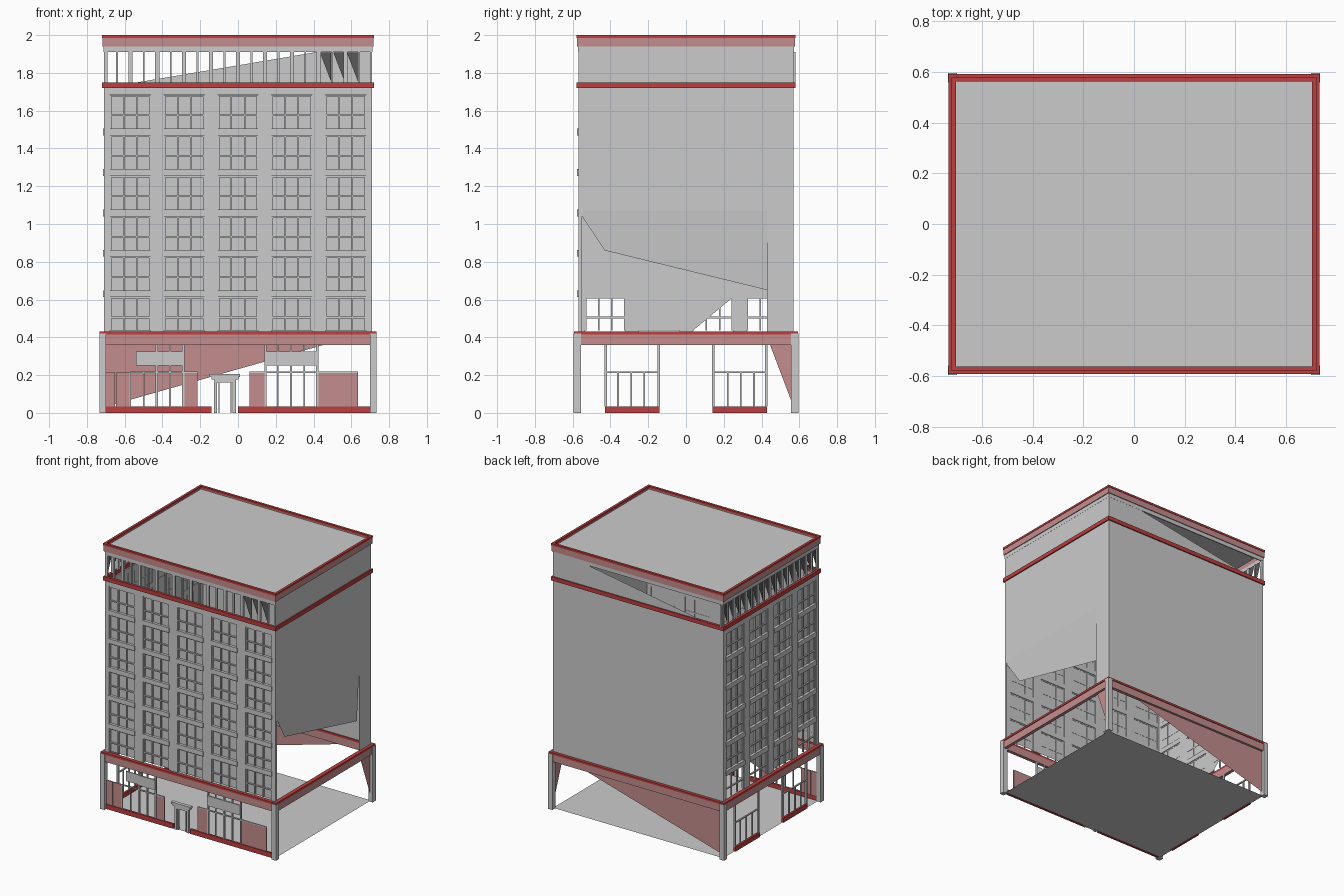
import bpy

if "Cube" in bpy.data.objects:
    bpy.data.objects.remove(bpy.data.objects["Cube"])

HX, HY = 0.71, 0.57           # half size of the wall planes
STEP, FLOOR = 0.285, 0.214    # bay and floor spacing


def material(name, rgb):
    m = bpy.data.materials.new(name)
    m.diffuse_color = (*rgb, 1)
    m.use_nodes = True
    m.node_tree.nodes["Principled BSDF"].inputs["Base Color"].default_value = m.diffuse_color
    return m


RED = material("red", (0.5, 0.05, 0.05))
FADED = material("faded_red", (0.55, 0.27, 0.27))
DARK = material("dark_glass", (0.1, 0.1, 0.1))


def make(name, verts, faces, mat=None):
    me = bpy.data.meshes.new(name)
    me.from_pydata(verts, [], faces)
    ob = bpy.data.objects.new(name, me)
    bpy.context.collection.objects.link(ob)
    if mat:
        me.materials.append(mat)
    return ob


def sheets(name, polys, mat=None):
    verts, faces = [], []
    for p in polys:
        faces.append(list(range(len(verts), len(verts) + len(p))))
        verts += p
    return make(name, verts, faces, mat)


def front(u, d, z):           # d = depth inward from the wall plane
    return (u, -HY + d, z)


def left(u, d, z):
    return (-HX + d, -u, z)


def boxes(name, side, items, mat=None):
    """Each item is u0, u1, z0, z1, d0, d1 on a facade."""
    verts, faces = [], []
    for u0, u1, z0, z1, d0, d1 in items:
        n = len(verts)
        verts += [side(u, d, z) for z in (z0, z1)
                  for u, d in ((u0, d0), (u1, d0), (u1, d1), (u0, d1))]
        faces += [[n + i for i in f] for f in (
            (3, 2, 1, 0), (4, 5, 6, 7), (0, 1, 5, 4),
            (1, 2, 6, 5), (2, 3, 7, 6), (3, 0, 4, 7))]
    return make(name, verts, faces, mat)


def ring(name, out, z0, z1, thick, mat=None):
    """Rectangular band around the building, out = projection past the walls."""
    verts = []
    for o, z in ((out, z0), (out, z1), (out - thick, z1), (out - thick, z0)):
        x, y = HX + o, HY + o
        verts += [(-x, -y, z), (x, -y, z), (x, y, z), (-x, y, z)]
    faces = [(a * 4 + i, a * 4 + (i + 1) % 4, (a + 1) % 4 * 4 + (i + 1) % 4, (a + 1) % 4 * 4 + i)
             for a in range(4) for i in range(4)]
    return make(name, verts, faces, mat)


def facade(tag, side, half, bays, open_panes):
    centres = [(i - (bays - 1) / 2) * STEP for i in range(bays)]
    w = 0.107
    # piers between the window bays, and the wall strip above them
    edges = [-half] + [c + s * w for c in centres for s in (-1, 1)] + [half]
    piers = [(edges[i], edges[i + 1], 0.43, 1.72, 0, 0.02) for i in range(0, len(edges), 2)]
    piers += [(c - w, c + w, 1.685, 1.72, 0, 0.02) for c in centres]
    boxes(tag + "_piers", side, piers)
    spandrels, bars, glass = [], [], []
    for b, c in enumerate(centres):
        for k in range(6):
            z0 = 0.435 + FLOOR * k
            z1 = z0 + 0.178
            if k < 5:
                spandrels.append((c - w - 0.004, c + w + 0.004, z1, z1 + 0.036, -0.006, 0.02))
            # window frame bars
            bars += [(c + u - 0.004, c + u + 0.004, z0, z1, 0.005, 0.016)
                     for u in (-0.103, -0.035, 0.035, 0.103)]
            bars += [(c - w, c + w, z - 0.004, z + 0.004, 0.004, 0.016) for z in (z0 + 0.07, z1 - 0.004)]
            lo = z0 - 0.036 if k else z0
            a, e, f, g = (side(u, 0.014, z) for u, z in
                          ((c - w, lo), (c + w, lo), (c + w, z1), (c - w, z1)))
            state = open_panes.get((b, k))
            if state != "open":
                glass.append([e, f, g] if state == "half" else [a, e, f, g])
    boxes(tag + "_spandrels", side, spandrels)
    boxes(tag + "_window_bars", side, bars)
    sheets(tag + "_glass", glass)
    # attic colonnade: thick posts with thin bars between
    n = int(half / (STEP / 4))
    attic = []
    for i in range(-n, n + 1):
        r = 0.011 if i % 2 == 0 else 0.005
        u = i * STEP / 4
        if u + r < half:
            attic.append((u - r, u + r, 1.75, 1.91, 0.005, 0.02))
    attic += [(-half, -half + 0.012, 1.75, 1.91, 0, 0.02), (half - 0.012, half, 1.75, 1.91, 0, 0.02)]
    boxes(tag + "_attic_posts", side, attic)
    first = n - 3 if side is front else -n
    sheets(tag + "_attic_glass", [[side(u, 0.015, z) for u, z in
           ((i * STEP / 4 + 0.006, 1.908), (i * STEP / 4 + 0.065, 1.908), (i * STEP / 4 + 0.065, 1.755))]
           for i in range(first, n)], DARK)


facade("front", front, HX, 5, {})
facade("left", left, HY, 4, {(3, 0): "open", (0, 0): "open", (1, 0): "half"})

# plain back and right walls, with their incomplete lower and attic parts
sheets("back_wall", [
    [(-HX, HY, 0.43), (HX, HY, 0.43), (HX, HY, 1.72), (-HX, HY, 1.72)],
    [(-HX, HY, 1.72), (HX, HY, 1.72), (HX, HY, 1.96)]])
sheets("right_wall", [
    [(HX, -HY, 1.07), (HX, HY, 1.07), (HX, HY, 1.95), (HX, -HY, 1.95)],
    [(HX, 0.43, 0.43), (HX, HY, 0.43), (HX, HY, 1.07), (HX, 0.43, 1.07)]])
sheets("right_wall_panel", [
    [(HX, -HY, 1.07), (0.69, -0.43, 0.86), (0.69, 0.43, 0.65), (HX, 0.43, 1.07)]])
sheets("ground_wall_back", [[(-HX, HY, 0.03), (0.7, HY, 0.43), (-HX, HY, 0.43)]], FADED)
sheets("ground_wall_right", [[(HX, 0.43, 0.4), (HX, HY, 0.4), (HX, HY, 0.03)]], FADED)

# floor and roof plates
for name, z in (("floor_plate", 0.004), ("roof_plate", 1.975)):
    sheets(name, [[(-HX, -HY, z), (HX, -HY, z), (HX, HY, z), (-HX, HY, z)]])

# horizontal bands
ring("top_cornice_cap", 0.010, 1.985, 2.0, 0.018, RED)
ring("top_cornice", 0.007, 1.94, 1.985, 0.012, FADED)
ring("top_frieze", 0.001, 1.91, 1.94, 0.008)
ring("attic_sill", 0.009, 1.72, 1.75, 0.02, RED)
ring("main_cornice_cap", 0.022, 0.415, 0.43, 0.03, RED)
ring("main_cornice", 0.017, 0.36, 0.415, 0.025, FADED)

# corner columns
for sx in (-1, 1):
    for sy in (-1, 1):
        bpy.ops.mesh.primitive_cube_add(size=1, location=(sx * 0.716, sy * 0.576, 0.21))
        col = bpy.context.object
        col.name = "corner_column"
        col.scale = (0.036, 0.038, 0.42)

# front shopfront
boxes("front_plinth", front, [(-0.7, -0.14, 0, 0.035, -0.004, 0.012),
                              (0.0, 0.7, 0, 0.035, -0.004, 0.012)], RED)
boxes("front_panels", front, [(a, b, 0.035, 0.215, 0.002, 0.01) for a, b in
      ((-0.7, -0.65), (-0.645, -0.57), (-0.29, -0.215), (0.06, 0.145), (0.42, 0.635))], FADED)
posts = [(u - 0.006, u + 0.006, 0.035, 0.36, 0, 0.012)
         for u in (-0.43, -0.29, 0.145, 0.28, 0.42)]
posts += [(u - 0.004, u + 0.004, 0.035, 0.36, 0, 0.01) for u in (-0.36, 0.21, 0.35)]
posts += [(u - 0.004, u + 0.004, 0.035, 0.215, 0, 0.01) for u in (-0.57, -0.5)]
posts += [(a, b, 0.21, 0.218, 0, 0.01) for a, b in ((-0.57, -0.215), (0.06, 0.635))]
boxes("front_shop_frames", front, posts)
boxes("front_fascia_boards", front, [(-0.43, -0.29, 0.25, 0.325, -0.004, 0.008),
                                     (-0.54, -0.43, 0.25, 0.325, 0.004, 0.01),
                                     (0.145, 0.42, 0.25, 0.325, -0.004, 0.008)])

# entrance surround
boxes("entrance", front, [
    (-0.128, -0.110, 0, 0.175, -0.006, 0.012), (-0.028, -0.010, 0, 0.175, -0.006, 0.012),
    (-0.104, -0.098, 0, 0.16, 0, 0.012), (-0.040, -0.034, 0, 0.16, 0, 0.012),
    (-0.128, -0.010, 0.16, 0.178, -0.006, 0.012),
    (-0.14, 0.002, 0.178, 0.19, -0.01, 0.012), (-0.15, 0.01, 0.19, 0.205, -0.015, 0.012)])

# left shopfronts, mirrored about the middle
plinths, frames = [], []
for s in (-1, 1):
    a, b = sorted((s * 0.14, s * 0.43))
    plinths.append((a, b, 0, 0.035, -0.004, 0.012))
    frames.append((a, b, 0.21, 0.218, 0, 0.01))
    frames += [(s * u - 0.007, s * u + 0.007, 0.035, 0.36, 0, 0.012) for u in (0.145, 0.425)]
    frames += [(s * u - 0.004, s * u + 0.004, 0.035, 0.215, 0, 0.01) for u in (0.22, 0.29, 0.36)]
boxes("left_plinth", left, plinths, RED)
boxes("left_shop_frames", left, frames)
